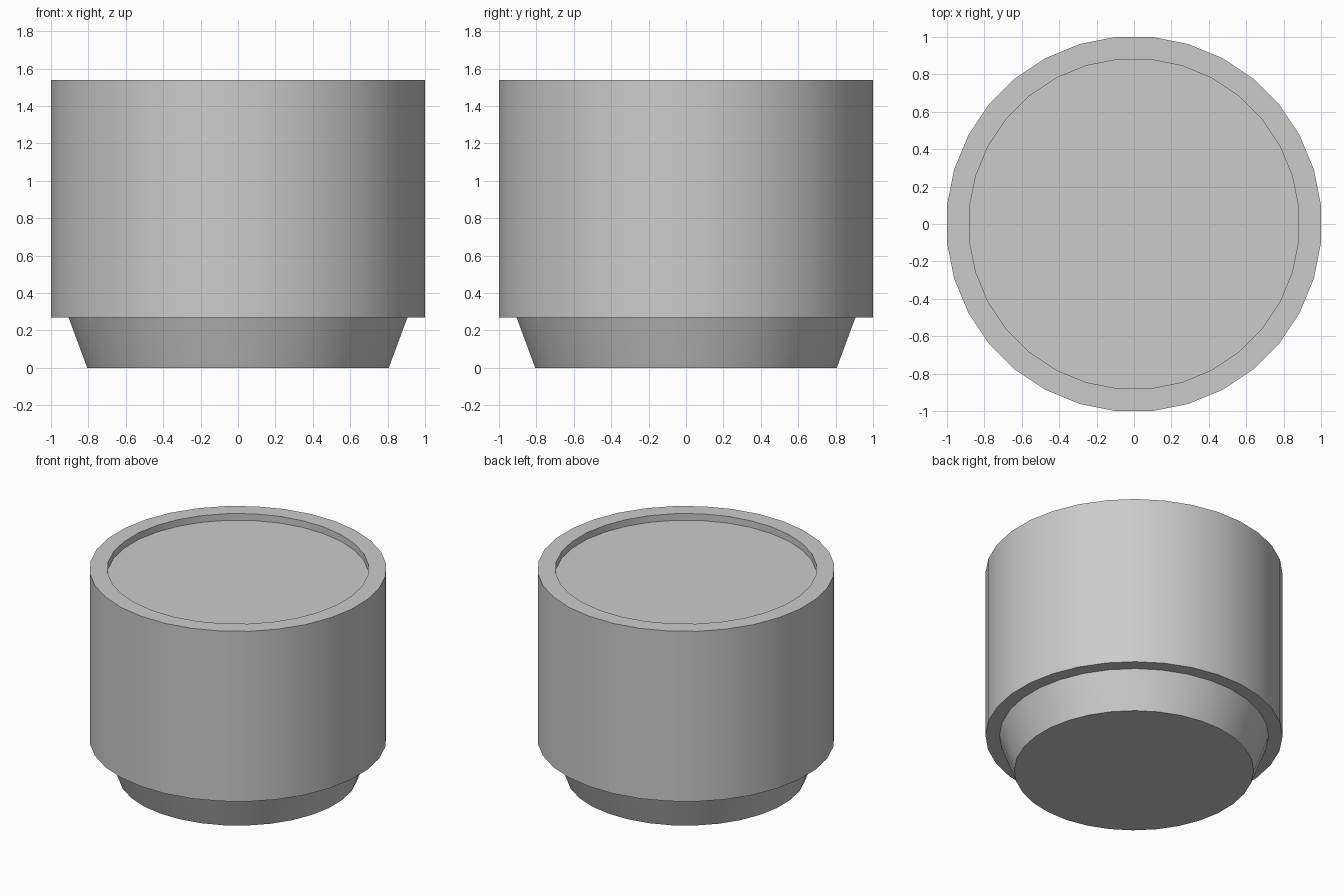
import bpy, bmesh
from math import cos, sin, pi, radians

if "Cube" in bpy.data.objects:
    bpy.data.objects.remove(bpy.data.objects["Cube"])

SIDES = 32
FLAT = cos(pi / SIDES)  # radii below are measured to the flat sides


def lathe(name, profile):
    """Spin (radius, z) points into 32-sided rings, closed with a cap at each end."""
    bm = bmesh.new()
    rings = []
    for r, z in profile:
        ring = []
        for i in range(SIDES):
            a = 2 * pi * (i + 0.5) / SIDES
            ring.append(bm.verts.new((r / FLAT * cos(a), r / FLAT * sin(a), z)))
        rings.append(ring)
    for low, high in zip(rings, rings[1:]):
        for i in range(SIDES):
            j = (i + 1) % SIDES
            bm.faces.new((low[i], low[j], high[j], high[i]))
    bm.faces.new(rings[0][::-1])
    bm.faces.new(rings[-1])
    bmesh.ops.recalc_face_normals(bm, faces=bm.faces)
    mesh = bpy.data.meshes.new(name)
    bm.to_mesh(mesh)
    bm.free()
    obj = bpy.data.objects.new(name, mesh)
    bpy.context.collection.objects.link(obj)
    bpy.ops.object.select_all(action='DESELECT')
    obj.select_set(True)
    bpy.context.view_layer.objects.active = obj
    bpy.ops.object.shade_smooth_by_angle(angle=radians(30))
    return obj


# Pot: tapered foot, overhanging straight body, rim and shallow recessed top
lathe("pot", [
    (0.806, 0.0), (0.906, 0.27),
    (1.0, 0.27), (1.0, 1.54),
    (0.88, 1.54), (0.88, 1.49),
])
